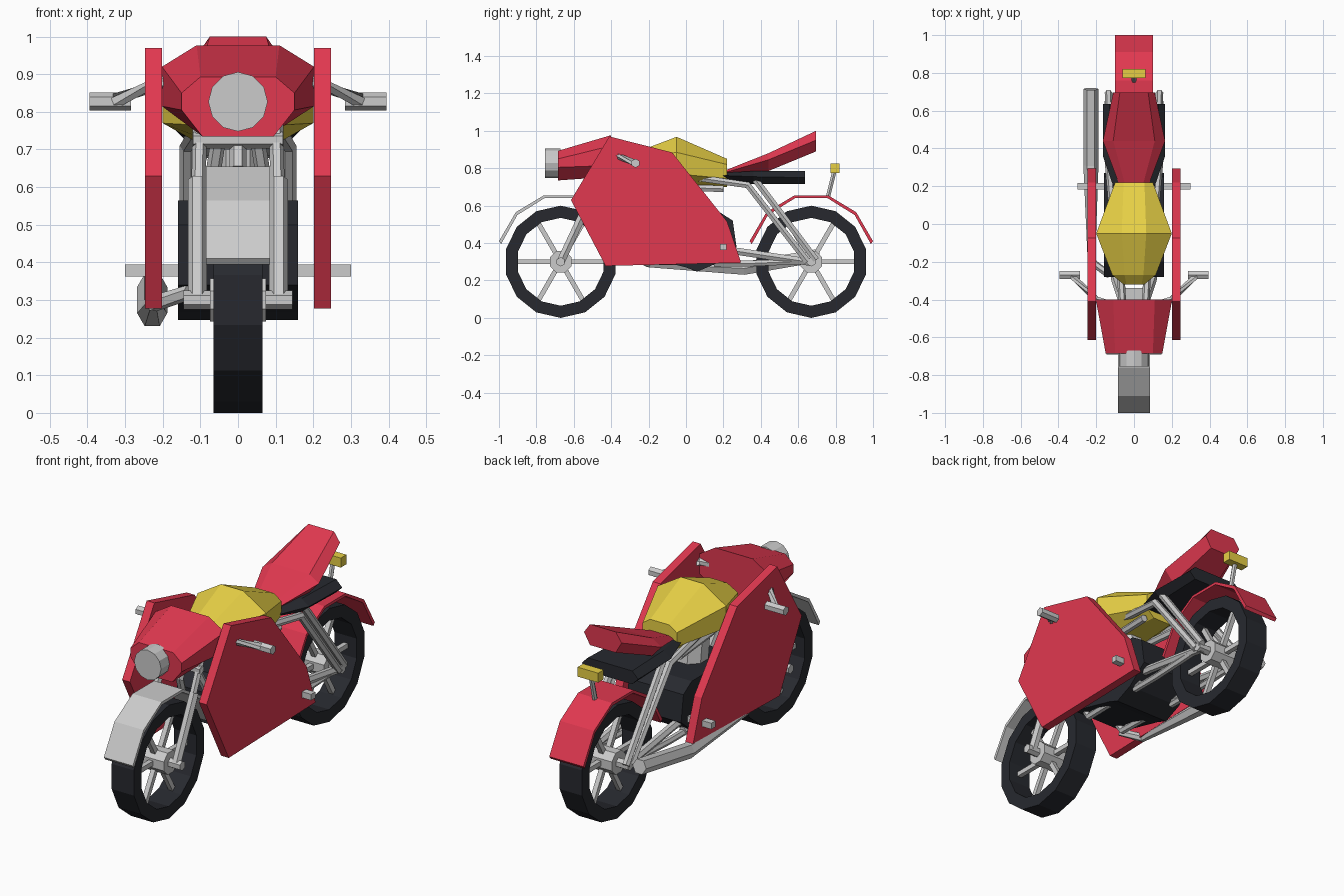
import bpy, bmesh
from math import sin, cos, pi
from mathutils import Vector

if "Cube" in bpy.data.objects:
    bpy.data.objects.remove(bpy.data.objects["Cube"])


def material(name, rgb):
    m = bpy.data.materials.new(name)
    m.diffuse_color = (*rgb, 1)
    m.use_nodes = True
    m.node_tree.nodes["Principled BSDF"].inputs["Base Color"].default_value = m.diffuse_color
    return m


RED = material("red paint", (0.75, 0.04, 0.08))
YELLOW = material("yellow paint", (0.8, 0.63, 0.06))
BLACK = material("black rubber", (0.02, 0.022, 0.028))


def skin(name, rings, mat=None, mirror=False, closed=False):
    """Join a row of equal-length point rings into a flat-faced solid."""
    bm = bmesh.new()
    rows = [[bm.verts.new(p) for p in ring] for ring in rings]
    n = len(rows[0])
    pairs = list(zip(rows, rows[1:])) + ([(rows[-1], rows[0])] if closed else [])
    for a, b in pairs:
        for i in range(n):
            j = (i + 1) % n
            bm.faces.new((a[i], a[j], b[j], b[i]))
    if not closed:
        bm.faces.new(rows[0])
        bm.faces.new(rows[-1])
    bmesh.ops.recalc_face_normals(bm, faces=bm.faces)
    me = bpy.data.meshes.new(name)
    bm.to_mesh(me)
    bm.free()
    ob = bpy.data.objects.new(name, me)
    bpy.context.collection.objects.link(ob)
    if mat:
        me.materials.append(mat)
    if mirror:
        ob.modifiers.new("Mirror", 'MIRROR').use_mirror_merge = False
    return ob


def prism(name, profile, x0, x1, mat=None, mirror=False):
    """Extrude a (y, z) side profile from x0 to x1."""
    return skin(name, [[(x, y, z) for y, z in profile] for x in (x0, x1)], mat, mirror)


def disc(y, z, r, sides, turn=0.0):
    return [(y + r * sin(turn + 2 * pi * i / sides), z + r * cos(turn + 2 * pi * i / sides))
            for i in range(sides)]


def tube(name, points, radii, mat=None, mirror=False, sides=6):
    """Sweep a polygon along a path."""
    pts = [Vector(p) for p in points]
    if not isinstance(radii, (list, tuple)):
        radii = [radii] * len(pts)
    rings = []
    for i, p in enumerate(pts):
        t = Vector()
        if i:
            t += (p - pts[i - 1]).normalized()
        if i < len(pts) - 1:
            t += (pts[i + 1] - p).normalized()
        t.normalize()
        ref = Vector((1, 0, 0)) if abs(t.x) < 0.8 else Vector((0, 0, 1))
        u = t.cross(ref).normalized()
        v = t.cross(u)
        rings.append([p + radii[i] * (u * cos(a) + v * sin(a))
                      for a in (2 * pi * (k + 0.5) / sides for k in range(sides))])
    return skin(name, rings, mat, mirror)


def loft(name, sections, mat):
    """Symmetric body: each section is y plus its right-hand (x, z) points, top to bottom."""
    rings = [[(x, y, z) for x, z in half] + [(-x, y, z) for x, z in reversed(half)]
             for y, half in sections]
    return skin(name, rings, mat)


# Wheels and fenders
for end, wy, fw, fmat in (("front", -0.67, 0.085, None), ("rear", 0.67, 0.1, RED)):
    loops = [(-0.065, 0.3), (0.065, 0.3), (0.065, 0.235), (-0.065, 0.235)]
    skin(end + "_tyre", [[(x, y, z) for y, z in disc(wy, 0.3, r, 14)] for x, r in loops],
         BLACK, closed=True)
    prism(end + "_hub", disc(wy, 0.3, 0.062, 8, pi / 8), -0.075, 0.075)
    tube(end + "_axle", [(-0.145, wy, 0.3), (0.145, wy, 0.3)], 0.025)
    for k in range(6):
        a = k * pi / 3
        tube(f"{end}_spoke_{k + 1}", [(0, wy + r * cos(a), 0.3 + r * sin(a)) for r in (0.03, 0.245)],
             0.018, sides=4)
    arc = [(-0.33, 0.41), (-0.24, 0.565), (-0.09, 0.655), (0.09, 0.655), (0.24, 0.565), (0.33, 0.41)]
    inner = [(y * 0.965, z - 0.015) for y, z in reversed(arc)]
    outline = [(wy + y, z) for y, z in arc]
    under = [(wy + y, z) for y, z in inner][::-1]
    skin(end + "_fender", [[(-fw, *o), (fw, *o), (fw, *u), (-fw, *u)]
                           for o, u in zip(outline, under)], fmat)

# Side fairing panels
prism("side_fairing", [(-0.41, 0.97), (-0.075, 0.885), (0.22, 0.515), (0.295, 0.295),
                       (-0.43, 0.278), (-0.615, 0.63)], 0.202, 0.247, RED, mirror=True)

# Nose cowl and headlight
loft("nose_cowl", [
    (-0.685, [(0.1, 0.893), (0.15, 0.85), (0.15, 0.805), (0.095, 0.735)]),
    (-0.40, [(0.11, 0.977), (0.202, 0.92), (0.202, 0.815), (0.11, 0.755)])], RED)
skin("headlight", [[(x, y, z) for x, z in disc(0, 0.827, 0.079, 12)] for y in (-0.755, -0.67)])

# Fuel tank
loft("fuel_tank", [
    (-0.32, [(0.04, 0.84), (0.055, 0.82), (0.055, 0.78), (0.04, 0.76)]),
    (-0.27, [(0.05, 0.885), (0.115, 0.85), (0.115, 0.765), (0.06, 0.715)]),
    (-0.05, [(0.065, 0.968), (0.2, 0.885), (0.2, 0.77), (0.075, 0.70)]),
    (0.22, [(0.055, 0.85), (0.1, 0.82), (0.1, 0.745), (0.055, 0.70)])], YELLOW)

# Seat and tail hump
loft("seat", [
    (0.10, [(0.05, 0.77), (0.075, 0.765), (0.05, 0.755)]),
    (0.36, [(0.12, 0.785), (0.165, 0.755), (0.12, 0.715)]),
    (0.635, [(0.13, 0.785), (0.165, 0.75), (0.13, 0.715)])], BLACK)
loft("tail_hump", [
    (0.20, [(0.045, 0.785), (0.075, 0.775), (0.045, 0.765)]),
    (0.44, [(0.11, 0.88), (0.165, 0.845), (0.11, 0.785)]),
    (0.695, [(0.075, 1.0), (0.11, 0.95), (0.075, 0.89)])], RED)

# Tail light
tube("tail_light_stalk", [(0, 0.76, 0.65), (0, 0.795, 0.79)], 0.013)
prism("tail_light", [(0.773, 0.775), (0.82, 0.775), (0.82, 0.825), (0.773, 0.825)], -0.06, 0.06, YELLOW)

# Engine block
prism("engine", [(-0.28, 0.34), (0.0, 0.27), (0.06, 0.247), (0.16, 0.29), (0.27, 0.38),
                 (0.25, 0.52), (0.18, 0.565), (-0.2, 0.565), (-0.28, 0.5)], -0.16, 0.16, BLACK)
tube("engine_cylinder", [(0, -0.04, 0.55), (0, -0.06, 0.71)], 0.085, sides=8)

# Fork and steering
tube("fork_lower", [(0.108, -0.67, 0.3), (0.108, -0.52, 0.62)], 0.025, mirror=True)
tube("fork_upper", [(0.105, -0.53, 0.6), (0.1, -0.43, 0.82)], 0.019, mirror=True)
tube("fork_yoke", [(-0.12, -0.475, 0.725), (0.12, -0.475, 0.725)], 0.022)
tube("steering_head", [(0, -0.49, 0.65), (0, -0.42, 0.84)], 0.022)
tube("handlebar", [(0.08, -0.44, 0.87), (0.2, -0.4, 0.88), (0.33, -0.272, 0.828)], 0.02, mirror=True)
tube("handle_grip", [(0.285, -0.27, 0.827), (0.395, -0.27, 0.827)], 0.024, mirror=True)

# Frame, swingarm and rear struts
tube("backbone", [(0.06, -0.44, 0.76), (0.08, -0.1, 0.70), (0.1, 0.2, 0.69)], 0.02, mirror=True)
tube("down_tube", [(0.05, -0.45, 0.74), (0.1, -0.3, 0.42), (0.11, -0.22, 0.30), (0.12, 0.2, 0.30)],
     0.02, mirror=True)
tube("seat_frame", [(0.11, 0.04, 0.752), (0.135, 0.33, 0.71), (0.135, 0.65, 0.3)], 0.02, mirror=True)
tube("rear_shock", [(0.125, 0.37, 0.74), (0.135, 0.695, 0.31)], 0.02, mirror=True)
tube("swingarm", [(0.12, 0.1, 0.375), (0.12, 0.28, 0.355), (0.12, 0.68, 0.295)], 0.022, mirror=True)
tube("swingarm_brace", [(0.12, 0.15, 0.29), (0.12, 0.32, 0.29), (0.12, 0.67, 0.305)], 0.018, mirror=True)
prism("foot_pegs", [(0.183, 0.362), (0.217, 0.362), (0.217, 0.394), (0.183, 0.394)], -0.3, 0.3)

# Exhaust on the left side
tube("exhaust", [(-0.13, -0.27, 0.32), (-0.225, -0.2, 0.29), (-0.228, 0.31, 0.265), (-0.228, 0.715, 0.335)],
     [0.02, 0.022, 0.04, 0.04])
